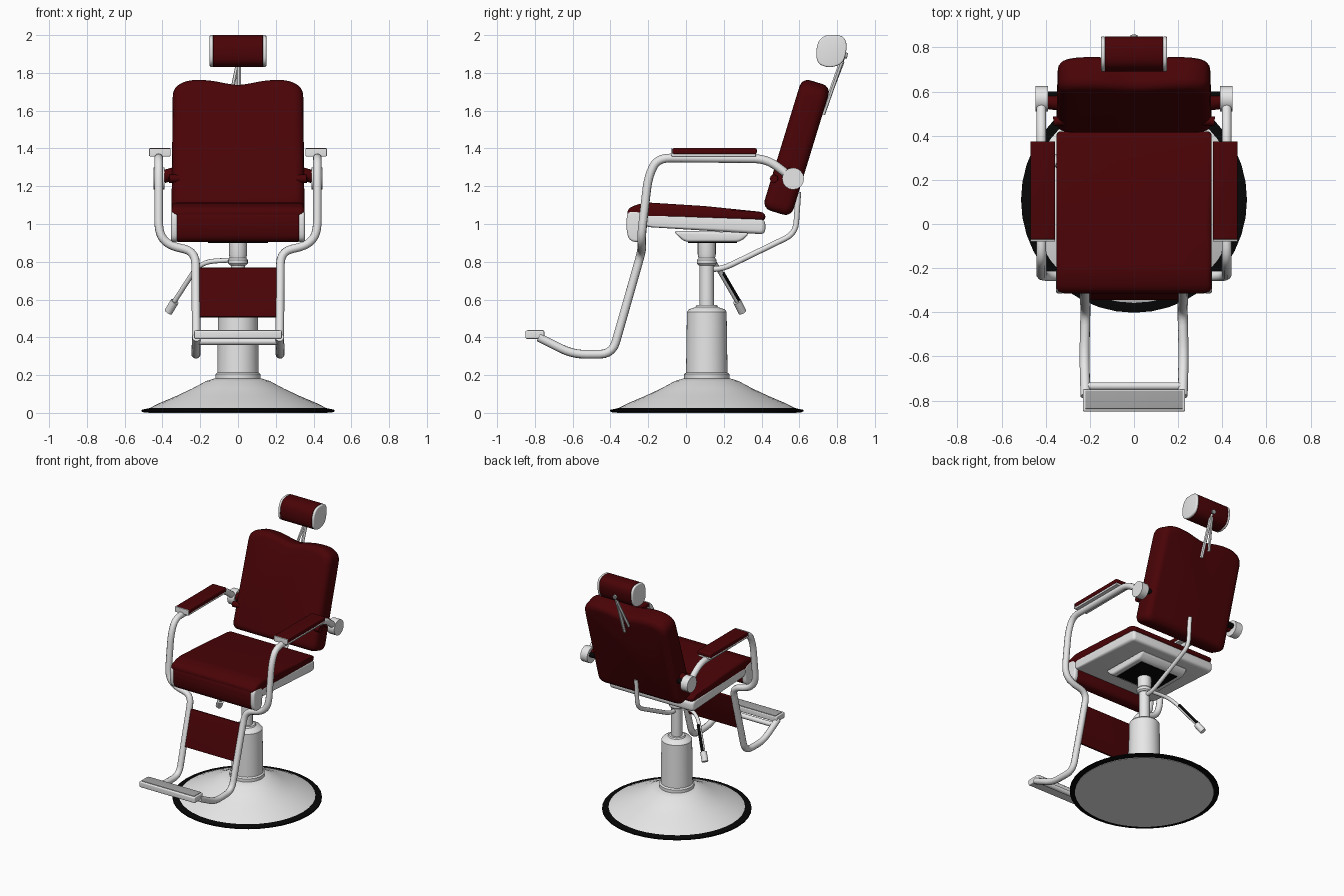
import bpy, bmesh
from math import sin, cos, pi, radians
from mathutils import Vector

if "Cube" in bpy.data.objects:
    bpy.data.objects.remove(bpy.data.objects["Cube"])


def material(name, r, g, b, rough=0.5):
    m = bpy.data.materials.new(name)
    m.use_nodes = True
    bsdf = m.node_tree.nodes["Principled BSDF"]
    bsdf.inputs["Base Color"].default_value = (r, g, b, 1)
    bsdf.inputs["Roughness"].default_value = rough
    m.diffuse_color = (r, g, b, 1)
    return m


RED = material("dark red leather", 0.068, 0.001, 0.002)
WHITE = material("white enamel", 0.84, 0.84, 0.84)
GREY = material("grey metal", 0.38, 0.38, 0.38)
BLACK = material("black rubber", 0.002, 0.002, 0.002)


def finish(name, bm, mat, angle=40):
    bmesh.ops.recalc_face_normals(bm, faces=bm.faces)
    mesh = bpy.data.meshes.new(name)
    bm.to_mesh(mesh)
    bm.free()
    mesh.materials.append(mat)
    ob = bpy.data.objects.new(name, mesh)
    bpy.context.collection.objects.link(ob)
    bpy.ops.object.select_all(action='DESELECT')
    ob.select_set(True)
    bpy.context.view_layer.objects.active = ob
    bpy.ops.object.shade_smooth_by_angle(angle=radians(angle))
    return ob


def fillet(pts, radius, closed=True, steps=5):
    """Round every corner of a path with a small quadratic curve."""
    pts = [Vector(p) for p in pts]
    n, out = len(pts), []
    for i, p in enumerate(pts):
        if not closed and i in (0, n - 1):
            out.append(p)
            continue
        a, b = pts[i - 1] - p, pts[(i + 1) % n] - p
        s = p + a.normalized() * min(radius, a.length * 0.45)
        e = p + b.normalized() * min(radius, b.length * 0.45)
        for k in range(steps + 1):
            t = k / steps
            out.append(s * (1 - t) ** 2 + p * 2 * t * (1 - t) + e * t * t)
    return out


def skin(bm, rings):
    rows = [[bm.verts.new(p) for p in ring] for ring in rings]
    n = len(rows[0])
    for lo, hi in zip(rows, rows[1:]):
        for i in range(n):
            j = (i + 1) % n
            bm.faces.new((lo[i], lo[j], hi[j], hi[i]))
    bm.faces.new(rows[0])
    bm.faces.new(rows[-1])


def cushion(name, outline, a, b, mat, corner=0.03, edge=0.02, axis='X'):
    """Rounded outline extruded from a to b along an axis, with soft rims."""
    pts = fillet(outline, corner)
    lo = [min(p[k] for p in pts) for k in (0, 1)]
    hi = [max(p[k] for p in pts) for k in (0, 1)]
    mid = [(lo[k] + hi[k]) / 2 for k in (0, 1)]
    half = [(hi[k] - lo[k]) / 2 for k in (0, 1)]
    layers = [(edge * (1 - cos(i * pi / 8)), edge * (1 - sin(i * pi / 8))) for i in range(5)]
    levels = [(a + d, s) for d, s in layers] + [(b - d, s) for d, s in reversed(layers)]
    rings = []
    for d, inset in levels:
        ring = []
        for p in pts:
            u, v = (mid[k] + (p[k] - mid[k]) * (1 - min(inset / half[k], 0.8)) for k in (0, 1))
            ring.append((d, u, v) if axis == 'X' else (u, d, v))
        rings.append(ring)
    bm = bmesh.new()
    skin(bm, rings)
    return finish(name, bm, mat)


def rect(y0, z0, y1, z1):
    return [(y0, z0), (y1, z0), (y1, z1), (y0, z1)]


def tube(name, pts, radius, mat, bend=0.06, sides=10):
    path = fillet(pts, bend, closed=False)
    normal, rings = None, []
    for i, p in enumerate(path):
        d = (path[min(i + 1, len(path) - 1)] - path[max(i - 1, 0)]).normalized()
        normal = d.orthogonal() if normal is None else normal - d * normal.dot(d)
        normal.normalize()
        side = d.cross(normal)
        rings.append([p + (normal * cos(2 * pi * k / sides) + side * sin(2 * pi * k / sides)) * radius
                      for k in range(sides)])
    bm = bmesh.new()
    skin(bm, rings)
    return finish(name, bm, mat, 50)


def lathe(name, profile, mat, y=0.11, sides=40):
    bm = bmesh.new()
    skin(bm, [[(r * cos(2 * pi * k / sides), y + r * sin(2 * pi * k / sides), z)
               for k in range(sides)] for r, z in profile])
    return finish(name, bm, mat, 35)


# Pedestal
lathe("base_rim", [(0.50, 0.003), (0.512, 0.008), (0.512, 0.016), (0.465, 0.026)], BLACK)
lathe("base_underside", [(0.475, 0.0), (0.475, 0.005)], WHITE)
lathe("base_dome", [(0.482, 0.018), (0.42, 0.05), (0.33, 0.088), (0.24, 0.13), (0.17, 0.168),
                    (0.125, 0.182)], WHITE)
lathe("column_collar", [(0.12, 0.17), (0.12, 0.205), (0.108, 0.215)], WHITE)
lathe("column", [(0.11, 0.2), (0.105, 0.535), (0.095, 0.548), (0.06, 0.56), (0.055, 0.57)], WHITE)
lathe("piston", [(0.038, 0.55), (0.038, 0.92)], WHITE, sides=20)
lathe("piston_collar", [(0.042, 0.78), (0.052, 0.79), (0.052, 0.81), (0.044, 0.82),
                        (0.048, 0.84), (0.048, 0.91)], WHITE, sides=20)

# Seat
cushion("seat_tray", [(-0.22, 0.985), (0.42, 0.945), (0.42, 1.025), (-0.22, 1.06)],
        -0.352, 0.352, WHITE, 0.03, 0.02)
cushion("seat_pan", [(-0.07, 0.965), (-0.01, 0.905), (0.29, 0.905), (0.34, 0.955)],
        -0.2, 0.2, WHITE, 0.03, 0.015)
cushion("seat_pan_underside", rect(0.01, 0.9, 0.27, 0.906), -0.16, 0.16, BLACK, 0.002, 0.002)
cushion("seat_cushion", [(-0.31, 1.03), (0.42, 1.015), (0.42, 1.062), (0.1, 1.095), (-0.22, 1.115),
                         (-0.31, 1.085)], -0.352, 0.352, RED, 0.04, 0.025)
roll = [(-0.30, 0.905), (-0.215, 0.905), (-0.2, 1.06), (-0.31, 1.075), (-0.318, 0.98)]
cushion("seat_front_roll", roll, -0.325, 0.325, RED, 0.04, 0.01)

# Backrest, modelled upright and leaned back
right_edge = [(0.352, 0.0), (0.345, 0.68), (0.27, 0.722), (0.16, 0.722)]
back = cushion("backrest", right_edge + [(0, 0.69)] + [(-x, z) for x, z in reversed(right_edge)],
               -0.08, 0.08, RED, 0.05, 0.045, axis='Y')
back.location = (0, 0.48, 1.06)
back.rotation_euler.x = radians(-17)

# Headrest and its struts
head = [(0.69, 1.85), (0.76, 1.825), (0.835, 1.85), (0.855, 1.95), (0.83, 2.0), (0.73, 2.002), (0.69, 1.95)]
cushion("headrest", head, -0.132, 0.132, RED, 0.05, 0.004)
tube("headrest_strut", [(0.005, 0.83, 1.88), (0.005, 0.725, 1.58)], 0.012, WHITE, sides=6)
tube("headrest_brace", [(0, 0.83, 1.86), (-0.045, 0.745, 1.64)], 0.01, WHITE, sides=6)
tube("headrest_pivot", [(0, 0.81, 1.9), (0, 0.855, 1.89)], 0.016, GREY, sides=12)

# Support behind the back and the lift lever with its dark rear side
tube("back_support", [(0, 0.13, 0.76), (0, 0.2, 0.765), (0, 0.58, 0.95), (0, 0.595, 1.17)], 0.015, WHITE)
tube("lever_rod", [(-0.02, 0.12, 0.81), (-0.2, 0.15, 0.8), (-0.34, 0.275, 0.585)], 0.013, WHITE, 0.08)
tube("lever_sleeve", [(-0.239, 0.194, 0.74), (-0.333, 0.278, 0.596)], 0.0115, BLACK)
tube("lever_grip", [(-0.335, 0.27, 0.59), (-0.368, 0.298, 0.535)], 0.023, WHITE)

# Parts repeated on both sides
for side, s in (("left", 1), ("right", -1)):
    def span(a, b):
        return (a, b) if s > 0 else (-b, -a)

    tube(side + "_arm_and_leg_tube",
         [(s * x, y, z) for x, y, z in (
             (0.42, 0.56, 1.245), (0.42, 0.43, 1.345), (0.42, -0.15, 1.35), (0.42, -0.2, 1.25),
             (0.42, -0.235, 0.95), (0.365, -0.235, 0.885), (0.225, -0.235, 0.855),
             (0.22, -0.39, 0.31), (0.225, -0.6, 0.31), (0.22, -0.78, 0.4))], 0.023, WHITE, 0.07)
    cushion(side + "_arm_pad", rect(-0.072, 1.37, 0.375, 1.402), *span(0.357, 0.47), RED, 0.012, 0.006)
    cushion(side + "_arm_pad_plate", rect(-0.075, 1.357, 0.37, 1.374), *span(0.36, 0.467), WHITE, 0.004, 0.003)
    cushion(side + "_arm_pad_front_trim", rect(-0.08, 1.36, -0.071, 1.4), *span(0.357, 0.47), WHITE, 0.002, 0.002)
    tube(side + "_hinge_knob", [(s * 0.39, 0.567, 1.24), (s * 0.447, 0.567, 1.24)], 0.058, WHITE, sides=16)
    tube(side + "_hinge_peg", [(s * 0.31, 0.545, 1.275), (s * 0.395, 0.555, 1.25)], 0.034, RED, sides=8)
    tube(side + "_hinge_pin", [(s * 0.33, 0.58, 1.25), (s * 0.395, 0.58, 1.25)], 0.02, BLACK, sides=8)
    tube(side + "_hinge_lug", [(s * 0.31, 0.47, 1.24), (s * 0.365, 0.465, 1.24)], 0.022, RED, sides=8)
    cushion(side + "_seat_roll_cap", roll, *span(0.318, 0.354), WHITE, 0.04, 0.012)
    cushion(side + "_headrest_cap", head, *span(0.13, 0.15), WHITE, 0.05, 0.008)

# Calf panel, sloped with the legs
cushion("calf_panel", [(-0.345, 0.51), (-0.325, 0.505), (-0.25, 0.765), (-0.27, 0.77)],
        -0.205, 0.205, RED, 0.006, 0.004)

# Footrest
tube("footrest_bar", [(-0.22, -0.735, 0.378), (0.22, -0.735, 0.378)], 0.018, WHITE)
cushion("footrest", rect(-0.85, 0.392, -0.75, 0.436), -0.232, 0.232, WHITE, 0.01, 0.006)
cushion("footrest_tread", rect(-0.838, 0.432, -0.754, 0.44), -0.22, 0.22, GREY, 0.003, 0.003)
